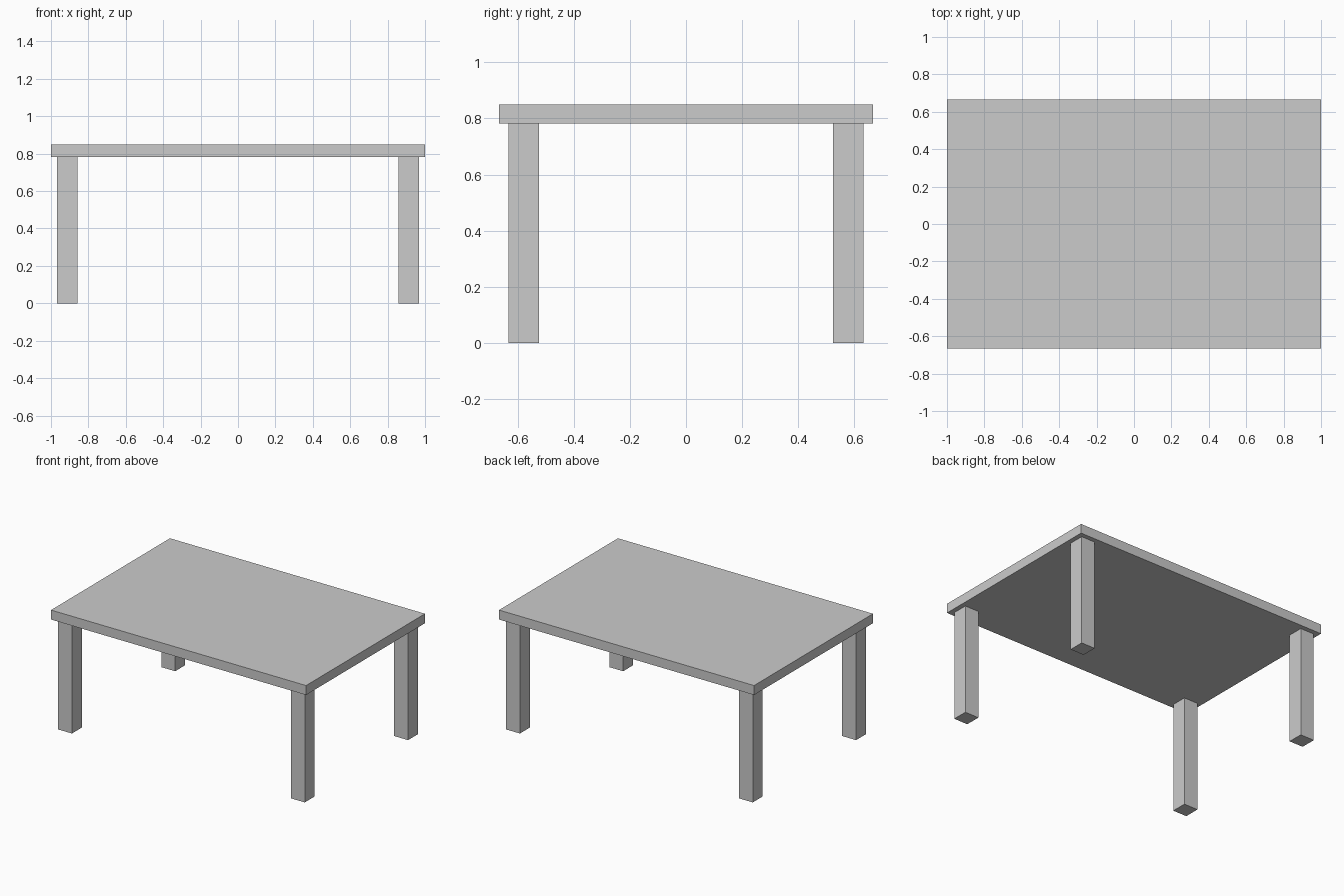
import bpy

if "Cube" in bpy.data.objects:
    bpy.data.objects.remove(bpy.data.objects["Cube"])

TOP_Z, UNDER_Z = 0.85, 0.783


def box(name, lo, hi):
    """Axis-aligned box between two corners."""
    center = [(a + b) / 2 for a, b in zip(lo, hi)]
    bpy.ops.mesh.primitive_cube_add(size=1, location=center)
    obj = bpy.context.object
    obj.name = name
    obj.scale = [b - a for a, b in zip(lo, hi)]
    bpy.ops.object.transform_apply(location=False, rotation=False, scale=True)
    return obj


# Table top slab
box("table_top", (-1, -0.666, UNDER_Z), (1, 0.666, TOP_Z))

# Four square legs, slightly inset from the corners
for side, sx in (("left", -1), ("right", 1)):
    for end, sy in (("front", -1), ("back", 1)):
        xs = sorted((sx * 0.859, sx * 0.967))
        ys = sorted((sy * 0.523, sy * 0.633))
        box(f"{end}_{side}_leg", (xs[0], ys[0], 0), (xs[1], ys[1], UNDER_Z))
